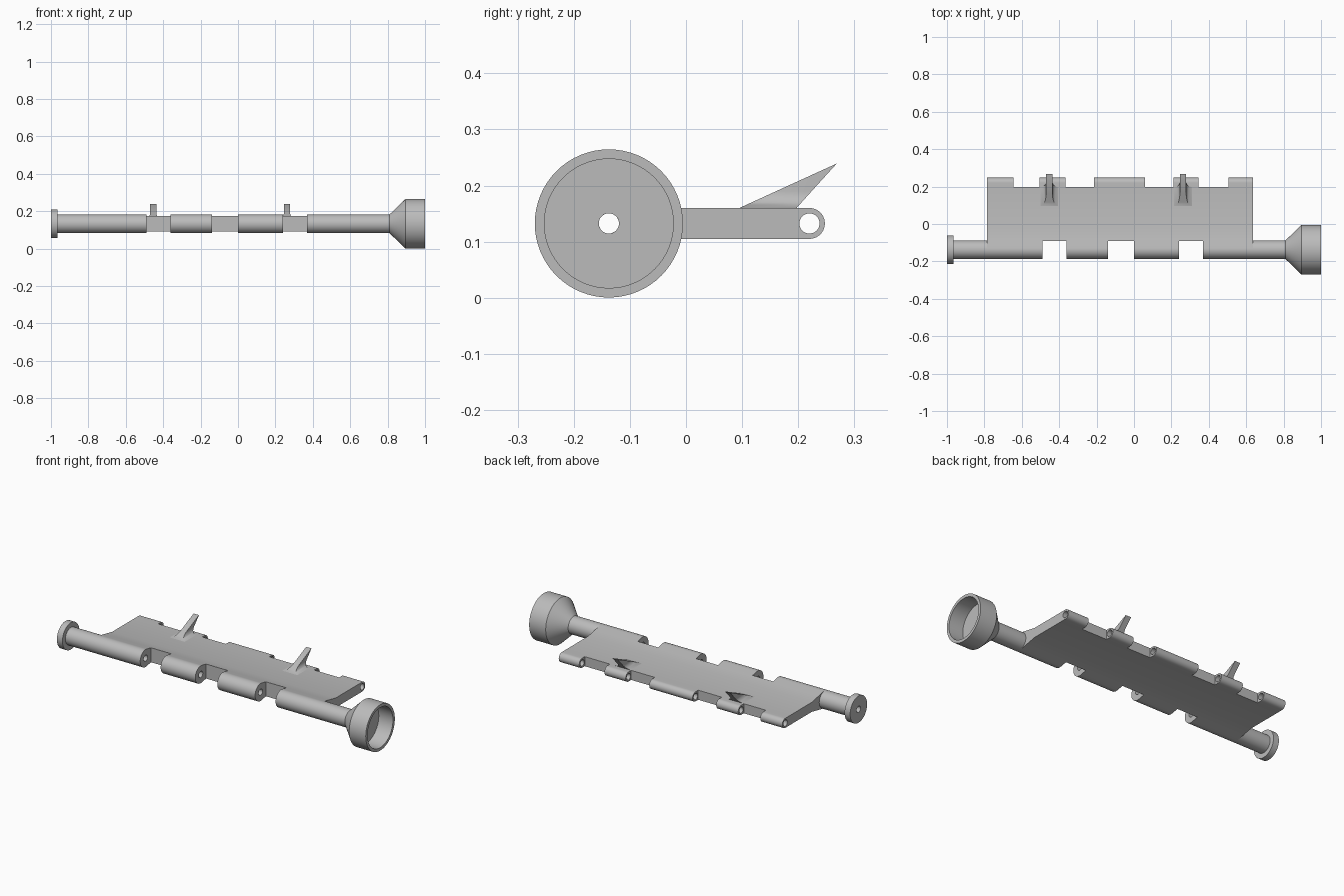
import bpy, bmesh
from math import cos, sin, pi, radians, sqrt

default = bpy.data.objects.get("Cube")
if default:
    bpy.data.objects.remove(default, do_unlink=True)

ZC = 0.1325                   # height of the centre plane
AXLE_Y, PIN_Y = -0.1375, 0.22  # front and rear hinge lines
BARREL, BORE, HALF = 0.05, 0.018, 0.0275
X0, X1 = -0.785, 0.635        # ends of the plate

steel = bpy.data.materials.new("grey steel")
steel.use_nodes = True
GREY = (0.5, 0.5, 0.5, 1)
steel.diffuse_color = GREY
steel.node_tree.nodes["Principled BSDF"].inputs["Base Color"].default_value = GREY


def finish(name, bm):
    bmesh.ops.recalc_face_normals(bm, faces=bm.faces)
    mesh = bpy.data.meshes.new(name)
    bm.to_mesh(mesh)
    bm.free()
    mesh.materials.append(steel)
    obj = bpy.data.objects.new(name, mesh)
    bpy.context.collection.objects.link(obj)
    bpy.ops.object.select_all(action='DESELECT')
    obj.select_set(True)
    bpy.context.view_layer.objects.active = obj
    bpy.ops.object.shade_smooth_by_angle(angle=radians(30))
    return obj


def arc(cy, r, a0, a1, n):
    """Points (y, height above the centre plane) along an arc in degrees."""
    angles = [radians(a0 + (a1 - a0) * i / n) for i in range(n + 1)]
    return [(cy + r * cos(a), r * sin(a)) for a in angles]


def extrude(name, loops, xa, xb):
    """Extrude an outline, with optional hole loops, along x."""
    bm = bmesh.new()
    ends = []
    for x in (xa, xb):
        rings = [[bm.verts.new((x, y, ZC + z)) for y, z in loop] for loop in loops]
        edges = [bm.edges.new((r[i - 1], r[i])) for r in rings for i in range(len(r))]
        bmesh.ops.triangle_fill(bm, edges=edges, use_beauty=True)
        ends.append(rings)
    for a, b in zip(*ends):
        for i in range(len(a)):
            bm.faces.new((a[i - 1], a[i], b[i], b[i - 1]))
    return finish(name, bm)


def lathe(name, profile, n=64):
    """Revolve a closed (x, radius) profile around the front hinge line."""
    bm = bmesh.new()
    rings = []
    for k in range(n):
        a = 2 * pi * k / n
        rings.append([bm.verts.new((x, AXLE_Y + r * cos(a), ZC + r * sin(a)))
                      for x, r in profile])
    for k in range(n):
        a, b = rings[k - 1], rings[k]
        for i in range(len(profile)):
            bm.faces.new((a[i - 1], a[i], b[i], b[i - 1]))
    return finish(name, bm)


def bore(cy):
    return arc(cy, BORE, 0, 348.75, 31)


# Plate, tapering from the barrels to an even thickness
LIP_Y, LIP_H, CREASE_Y, BACK_Y = -0.09, 0.0416, -0.02, 0.197
extrude("plate", [[(LIP_Y, -LIP_H), (CREASE_Y, -HALF), (BACK_Y, -HALF),
                   (BACK_Y, HALF), (CREASE_Y, HALF), (LIP_Y, LIP_H)]], X0, X1)

# Front barrels, tangent to the plate's sloped faces
front = arc(AXLE_Y, BARREL, 78.6, 281.4, 40) + [(LIP_Y, -LIP_H), (LIP_Y, LIP_H)]
for i, (a, b) in enumerate([(X0, -0.49), (-0.36, -0.14), (0.0, 0.24), (0.37, X1)]):
    extrude(f"front_barrel_{i + 1}", [front, bore(AXLE_Y)], a, b)

# Rear hinge knuckles
rear = arc(PIN_Y, HALF, -90, 90, 20) + [(BACK_Y, HALF), (BACK_Y, -HALF)]
for i, (a, b) in enumerate([(X0, -0.645), (-0.505, -0.365), (-0.215, 0.06),
                            (0.21, 0.345), (0.505, X1)]):
    extrude(f"rear_knuckle_{i + 1}", [rear, bore(PIN_Y)], a, b)

# End shaft with flange
lathe("flanged_shaft", [(-1, BORE), (-1, 0.077), (-0.965, 0.077),
                        (-0.965, BARREL), (X0, BARREL), (X0, BORE)])

# End shaft flaring into a hollow cup
lathe("cup_shaft", [(X1, BORE), (X1, BARREL), (0.81, BARREL), (0.895, 0.132),
                    (1, 0.132), (1, 0.115), (0.91, 0.115), (0.91, BORE)])


# Guide horns: raked blades with a concave flare at the foot
def horn(name, cx):
    z0, z_neck, z_tip = 0.16, 0.19, 0.239
    bm = bmesh.new()
    rings = []
    levels = [z0 + (z_neck - z0) * i / 6 for i in range(7)] + [z_tip]
    for z in levels:
        t = (z - z0) / (z_tip - z0)
        ya = 0.095 + (0.268 - 0.095) * t
        yb = max(BACK_Y + (0.268 - BACK_Y) * t, ya + 0.0005)
        u = max(0, (z_neck - z) / (z_neck - z0))
        w = 0.017 + 0.031 * (1 - sqrt(1 - u * u))
        rings.append([bm.verts.new((cx + sx * w, y, z))
                      for sx, y in ((-1, ya), (1, ya), (1, yb), (-1, yb))])
    for a, b in zip(rings, rings[1:]):
        for i in range(4):
            bm.faces.new((a[i - 1], a[i], b[i], b[i - 1]))
    bm.faces.new(rings[0])
    bm.faces.new(rings[-1])
    finish(name, bm)


horn("right_guide_horn", -0.453)
horn("left_guide_horn", 0.262)
